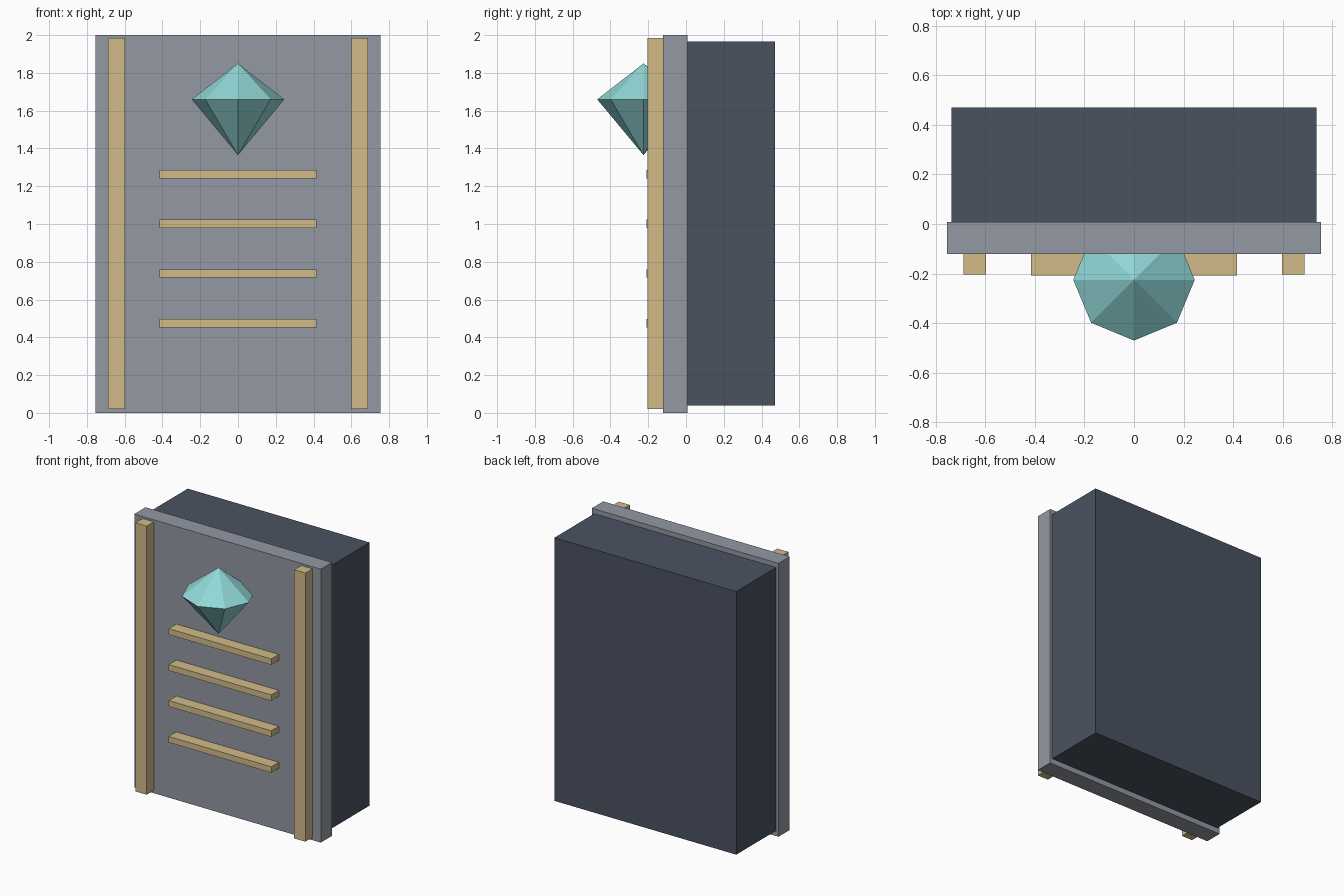
import bpy
import bmesh
from math import cos, sin, tau

cube = bpy.data.objects.get("Cube")
if cube:
    bpy.data.objects.remove(cube, do_unlink=True)


def make_material(name, srgb):
    """Flat colour given as 0-255 display values, stored as linear."""
    linear = [((c / 255 + 0.055) / 1.055) ** 2.4 for c in srgb]
    mat = bpy.data.materials.new(name)
    mat.use_nodes = True
    mat.diffuse_color = (*linear, 1)
    mat.node_tree.nodes["Principled BSDF"].inputs["Base Color"].default_value = (*linear, 1)
    return mat


slate = make_material("dark slate", (74, 82, 97))
stone = make_material("grey stone", (147, 152, 163))
brass = make_material("pale brass", (210, 187, 137))
crystal = make_material("aqua crystal", (146, 216, 216))


def add_object(name, bm, mat):
    bmesh.ops.recalc_face_normals(bm, faces=bm.faces)
    mesh = bpy.data.meshes.new(name)
    bm.to_mesh(mesh)
    bm.free()
    mesh.materials.append(mat)
    obj = bpy.data.objects.new(name, mesh)
    bpy.context.collection.objects.link(obj)
    return obj


def box(name, x, y, z, mat):
    """Box from (min, max) ranges on each axis."""
    bm = bmesh.new()
    bmesh.ops.create_cube(bm, size=1)
    for v in bm.verts:
        v.co = [(lo + hi) / 2 + c * (hi - lo) for c, (lo, hi) in zip(v.co, (x, y, z))]
    return add_object(name, bm, mat)


# Body and front slab
box("case", (-0.736, 0.736), (0.008, 0.47), (0.04, 1.965), slate)
box("front_slab", (-0.755, 0.755), (-0.121, 0.009), (0, 2), stone)

# Upright posts
for side, label in ((1, "left"), (-1, "right")):
    x = sorted((side * 0.597, side * 0.687))
    box(label + "_post", x, (-0.203, -0.115), (0.02, 1.985), brass)

# Horizontal bars
for i in range(4):
    z = 0.475 + i * 0.263
    box(f"bar_{i + 1}", (-0.415, 0.415), (-0.208, -0.115), (z - 0.022, z + 0.022), brass)

# Eight-sided faceted gem set into the slab
sides, radius, centre_y = 8, 0.245, -0.225
bm = bmesh.new()
ring = [bm.verts.new((radius * cos(tau * i / sides), centre_y + radius * sin(tau * i / sides), 1.66))
        for i in range(sides)]
for tip_z in (1.85, 1.365):
    tip = bm.verts.new((0, centre_y, tip_z))
    for i in range(sides):
        bm.faces.new((ring[i], ring[(i + 1) % sides], tip))
add_object("gem", bm, crystal)
